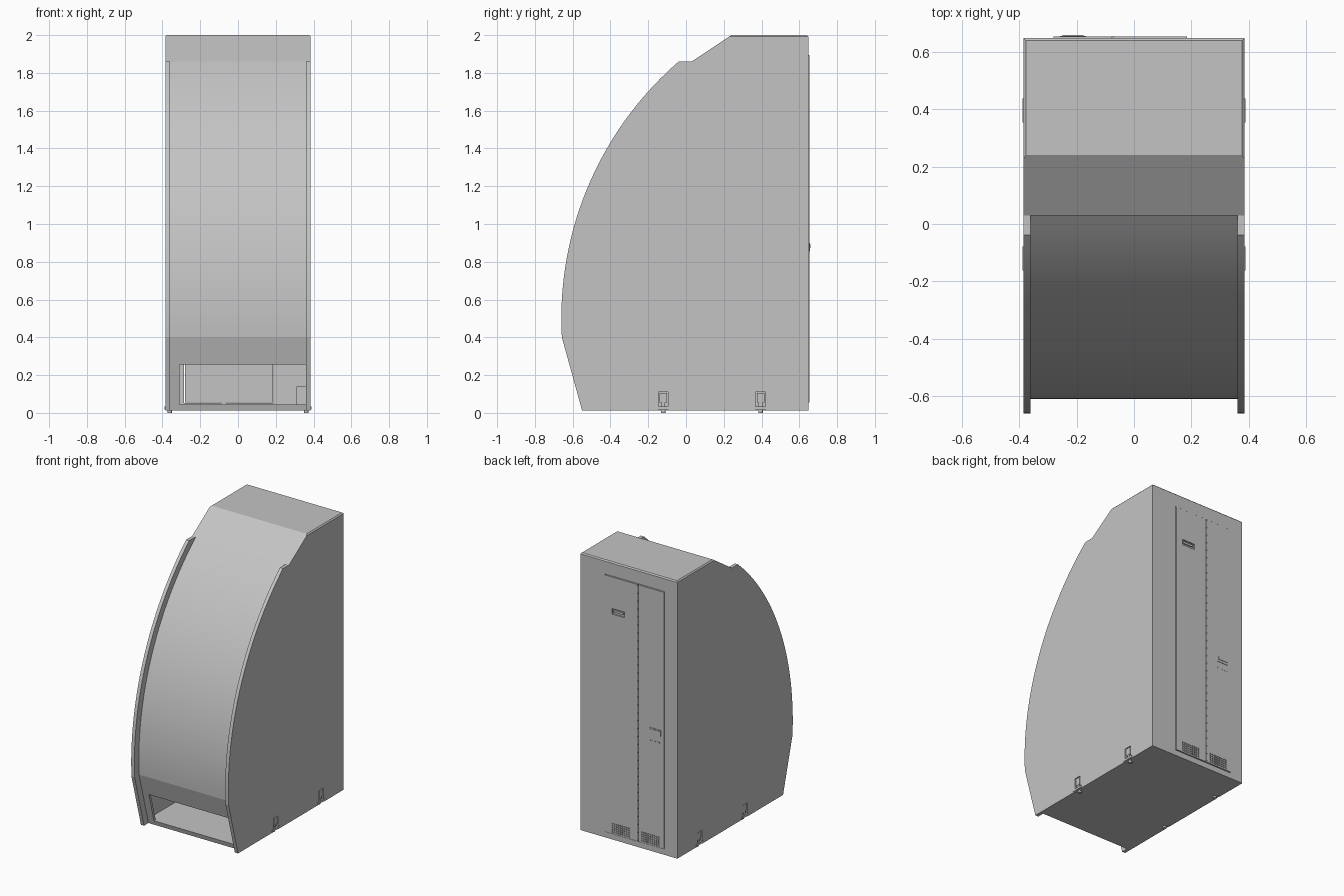
import bpy, bmesh, math
from mathutils import Matrix, Vector

if "Cube" in bpy.data.objects:
    bpy.data.objects.remove(bpy.data.objects["Cube"], do_unlink=True)

grey = bpy.data.materials.new("light_grey_metal")
grey.use_nodes = True
GREY = (0.55, 0.55, 0.55, 1)
grey.diffuse_color = GREY
grey.node_tree.nodes["Principled BSDF"].inputs["Base Color"].default_value = GREY

HALF, INNER = 0.385, 0.36     # outer and inner half width
BASE, BACK = 0.012, 0.648     # underside height and rear plane
ARC_Y, ARC_Z = 1.14, 0.5      # centre of the front curve


def finish(name, bm):
    bmesh.ops.recalc_face_normals(bm, faces=bm.faces[:])
    mesh = bpy.data.meshes.new(name)
    bm.to_mesh(mesh)
    bm.free()
    mesh.materials.append(grey)
    ob = bpy.data.objects.new(name, mesh)
    bpy.context.collection.objects.link(ob)
    return ob


def activate(ob):
    bpy.ops.object.select_all(action='DESELECT')
    ob.select_set(True)
    bpy.context.view_layer.objects.active = ob


def add_box(bm, x, y, z):
    size = [b - a for a, b in (x, y, z)]
    mid = [(a + b) / 2 for a, b in (x, y, z)]
    bmesh.ops.create_cube(bm, size=1, matrix=Matrix.Translation(mid) @ Matrix.Diagonal((*size, 1)))


def box(name, x, y, z):
    bm = bmesh.new()
    add_box(bm, x, y, z)
    return finish(name, bm)


def prism_mesh(profile, x0, x1):
    bm = bmesh.new()
    face = bm.faces.new([bm.verts.new((x0, y, z)) for y, z in profile])
    ext = bmesh.ops.extrude_face_region(bm, geom=[face])
    verts = [v for v in ext["geom"] if isinstance(v, bmesh.types.BMVert)]
    bmesh.ops.translate(bm, verts=verts, vec=(x1 - x0, 0, 0))
    return bm


def prism(name, profile, x0, x1):
    ob = finish(name, prism_mesh(profile, x0, x1))
    activate(ob)
    bpy.ops.object.shade_smooth_by_angle(angle=math.radians(12))
    return ob


def cut(ob, cutter):
    activate(ob)
    mod = ob.modifiers.new("cut", 'BOOLEAN')
    mod.object = cutter
    mod.solver = 'EXACT'
    bpy.ops.object.modifier_apply(modifier=mod.name)
    bpy.data.objects.remove(cutter, do_unlink=True)


def arc(radius, z0=0.4, z1=1.86, steps=32):
    heights = [z0 + (z1 - z0) * i / steps for i in range(steps + 1)]
    return [(ARC_Y - math.sqrt(radius ** 2 - (z - ARC_Z) ** 2), z) for z in heights]


def lower_y(z):
    # sloping kick line of the recessed front
    return -0.5 - 0.107 * (z - BASE) / (0.4 - BASE)


# Side panels with pockets for the floor clips
CLIPS = (-0.12, 0.395)
side = [(-0.55, BASE)] + arc(1.8) + [(0.046, 1.86), (0.25, 1.985), (BACK, 1.985), (BACK, BASE)]
for s, label in ((1, "left"), (-1, "right")):
    panel = prism(label + "_side_panel", side, *sorted((s * INNER, s * HALF)))
    for i, y in enumerate(CLIPS):
        pocket = box("pocket", sorted((s * 0.372, s * 0.4)), (y - 0.026, y + 0.026), (0, 0.11))
        cut(panel, pocket)
        bm = bmesh.new()
        add_box(bm, sorted((s * 0.37, s * 0.382)), (y - 0.02, y + 0.02), (0.055, 0.106))
        add_box(bm, sorted((s * 0.37, s * 0.38)), (y - 0.01, y + 0.01), (0.03, 0.06))
        add_box(bm, sorted((s * 0.35, s * 0.388)), (y - 0.042, y + 0.042), (0.018, 0.033))
        bmesh.ops.create_cone(bm, cap_ends=True, segments=16, radius1=0.012, radius2=0.012, depth=0.022,
                              matrix=Matrix.Translation((s * 0.362, y, 0.011)))
        finish(f"{label}_floor_clip_{i + 1}", bm)

# Top cap with sloping front and chamfered upper rim
cap = [(0.03, 1.86), (0.24, 2), (BACK, 2), (BACK, 1.985), (0.25, 1.985), (0.046, 1.86)]
bm = prism_mesh(cap, -HALF, HALF)
rim = [e for e in bm.edges if all(v.co.z > 1.995 for v in e.verts)
       and any(v.co.y > 0.3 for v in e.verts)]
bmesh.ops.bevel(bm, geom=rim, offset=0.008, segments=1, affect='EDGES')
finish("top_cap", bm)

# Recessed curved front, open at the bottom
TOP = 0.255
outer = [(lower_y(TOP), TOP)] + arc(1.75)
inner = arc(1.732)[::-1] + [(lower_y(TOP) + 0.018, TOP)]
prism("curved_front", outer + inner, -INNER, INNER)
low, high = lower_y(0.045), lower_y(TOP)
prism("front_opening_jamb", [(low, 0.045), (high, TOP), (high + 0.018, TOP), (low + 0.018, 0.045)],
      -INNER, -0.31)

# Floor and interior box
prism("floor", [(lower_y(BASE), BASE), (low, 0.045), (0.63, 0.045), (0.63, BASE)], -INNER, INNER)
box("interior_box", (0.31, INNER), (-0.3, -0.1), (0.045, 0.14))

# Rear wall frame around the door opening
D0, D1, SPLIT, DZ0, DZ1 = -0.285, 0.188, -0.075, 0.052, 1.9
WALL = (0.63, BACK)
box("rear_frame_right", (-INNER, D0), WALL, (BASE, 1.985))
box("rear_frame_left", (D1, INNER), WALL, (BASE, 1.985))
box("rear_frame_top", (D0, D1), WALL, (DZ1, 1.985))
box("rear_frame_bottom", (D0, D1), WALL, (BASE, DZ0))

# Rear door leaves with perforated vents
GAP = 0.004
for label, x0, x1, vent in (("narrow", D0 + GAP, SPLIT - GAP, -0.175),
                            ("wide", SPLIT + GAP, D1 - GAP, 0.06)):
    door = box(label + "_door", (x0, x1), (0.638, 0.653), (DZ0 + GAP, DZ1 - GAP))
    bm = bmesh.new()
    for row in range(5):
        for col in range(9):
            x = vent + (col - 4) * 0.0165
            z = 0.1 + (row - 2) * 0.015
            add_box(bm, (x - 0.005, x + 0.005), (0.646, 0.67), (z - 0.004, z + 0.004))
    cut(door, finish("vent_cutter", bm))
    if label == "wide":
        # Recessed grip with a small pull inside
        cut(door, box("grip_cutter", (0.03, 0.13), (0.643, 0.67), (1.63, 1.67)))
        box("door_grip", (0.04, 0.12), (0.642, 0.651), (1.645, 1.66))

# Knuckled hinge between the leaves
bm = bmesh.new()
COUNT = 32
step = (DZ1 - DZ0 - 0.02) / COUNT
for i in range(COUNT):
    bmesh.ops.create_cone(bm, cap_ends=True, segments=10, radius1=0.005, radius2=0.005, depth=step * 0.8,
                          matrix=Matrix.Translation((SPLIT, 0.65, DZ0 + 0.01 + step * (i + 0.5))))
finish("door_hinge", bm)
box("hinge_leaf", (SPLIT - 0.012, SPLIT + 0.012), (0.634, 0.638), (DZ0, DZ1))

# Latch on the narrow leaf
bm = bmesh.new()
add_box(bm, (-0.258, -0.168), (0.65, 0.656), (0.855, 0.9))
add_box(bm, (-0.25, -0.176), (0.655, 0.659), (0.872, 0.892))
for i in range(5):
    x = -0.25 + i * 0.018
    add_box(bm, (x, x + 0.008), (0.652, 0.655), (0.805, 0.811))
finish("door_latch", bm)
